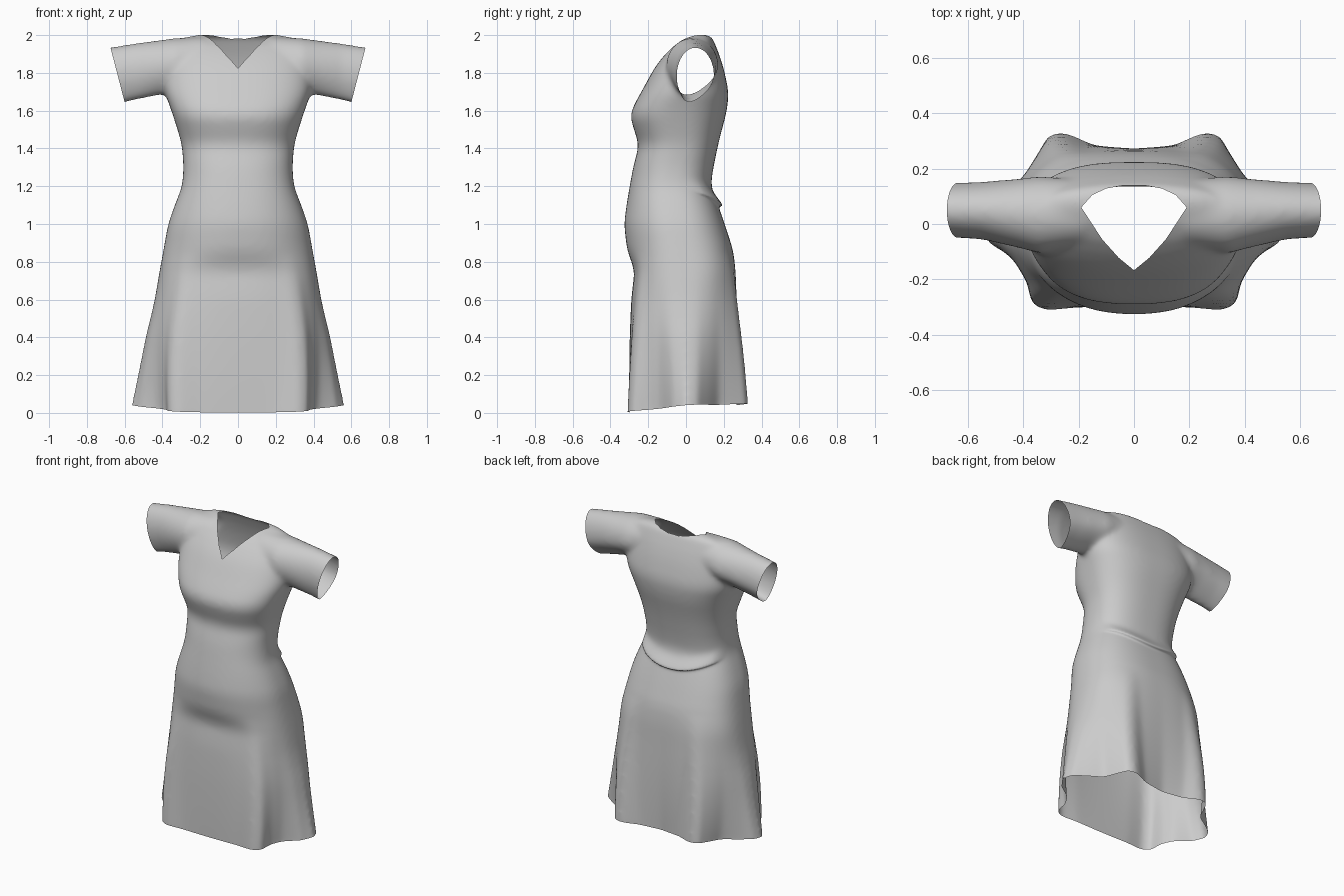
import bpy, bmesh, math
from mathutils import Vector

if "Cube" in bpy.data.objects:
    bpy.data.objects.remove(bpy.data.objects["Cube"])

# body profile: z, half width, front y, back y, front and back squareness (lower is boxier)
BODY = [(-.12, .575, -.31, .31, .8, .8), (0, .555, -.31, .305, .8, .8), (.4, .485, -.295, .28, .8, .8),
        (.6, .44, -.285, .268, .8, .78), (.75, .415, -.268, .262, .8, .76), (.86, .395, -.312, .25, .86, .76),
        (1.0, .37, -.328, .205, .88, .76), (1.1, .335, -.315, .17, .88, .76), (1.2, .295, -.298, .13, .86, .78),
        (1.3, .288, -.28, .145, .86, .78), (1.42, .297, -.248, .17, .85, .78), (1.5, .32, -.276, .19, .82, .77),
        (1.58, .346, -.298, .212, .78, .75), (1.65, .37, -.265, .223, .77, .75), (1.7, .39, -.236, .226, .78, .75),
        (1.8, .39, -.182, .205, .82, .77), (1.85, .385, -.152, .192, .84, .8), (1.9, .38, -.11, .175, .86, .82),
        (1.95, .36, -.06, .155, .86, .86), (1.985, .3, -.005, .14, .86, .86), (2.003, .2, .045, .12, .86, .86)]
# right half of the fluted hem, front to back
HEM = [(0, -.30), (.2, -.30), (.32, -.312), (.372, -.285), (.378, -.2), (.42, -.13), (.52, -.07),
       (.565, 0), (.545, .06), (.46, .12), (.38, .17), (.345, .25), (.31, .32), (.25, .332), (.15, .285), (0, .264)]
# sleeve stations: x, bottom z, top z, front y, back y
SLEEVE = [(.18, 1.74, 1.992, -.08, .16), (.34, 1.69, 1.983, -.106, .172), (.42, 1.682, 1.972, -.085, .163),
          (.55, 1.656, 1.955, -.055, .152), (.68, 1.622, 1.934, -.047, .147), (.78, 1.6, 1.92, -.047, .147)]
# neck opening seen from above
NECK = [(0, -.167), (.055, -.122), (.115, -.055), (.19, .06), (.15, .105), (.10, .128), (.04, .139),
        (-.04, .139), (-.10, .128), (-.15, .105), (-.19, .06), (-.115, -.055), (-.055, -.122)]
N = 120


def lerp_table(table, t):
    t = max(table[0][0], min(table[-1][0], t))
    for a, b in zip(table, table[1:]):
        if t <= b[0]:
            k = (t - a[0]) / (b[0] - a[0])
            return [p + (q - p) * k for p, q in zip(a[1:], b[1:])]


def averaged(z, h):
    offsets = [h * i / 2 for i in range(-2, 3)]
    return [sum(v) / 5 for v in zip(*(lerp_table(BODY, z + d) for d in offsets))]


def spow(v, e):
    return math.copysign(abs(v) ** e, v)


def loft(bm, rings):
    rows = [[bm.verts.new(p) for p in r] for r in rings]
    for a, b in zip(rows, rows[1:]):
        n = len(a)
        for i in range(n):
            bm.faces.new((a[i], a[(i + 1) % n], b[(i + 1) % n], b[i]))
    bm.faces.new(rows[0][::-1])
    bm.faces.new(rows[-1])


HEM_ANGLES = [(math.atan2(y / .32, x / .5), x, y) for x, y in HEM]


def body_ring(z):
    w, f, b, pf, pb = averaged(z, .035 if z < 1.9 else .004)
    # belly relief fades toward the sides
    f_side = averaged(z, .16)[1]
    fade = max(0, min(1, (1.4 - z) / .2))
    flute = max(0, min(1, 1 - z / .85))
    mid = (f + b) / 2
    ring = []
    for i in range(N):
        a = 2 * math.pi * i / N
        c, s = math.cos(a), math.sin(a)
        power = pb if s > 0 else pf
        ff = f + (f_side - f) * fade * min(1, abs(c) * 1.15) ** 2
        x = w * spow(c, power)
        y = mid + (b - mid if s > 0 else mid - ff) * spow(s, power)
        hx, hy = lerp_table(HEM_ANGLES, math.atan2(s, abs(c)))
        if hx > .38:
            hx = .38 + (hx - .38) * max(.1, (w - .38) / .175)
        hx = math.copysign(hx, c)
        ring.append((x + (hx - x) * flute, y + (hy - y) * flute, z))
    return ring


def sleeve_ring(s, side):
    x, z0, z1, y0, y1 = s
    ring = []
    for i in range(48):
        a = side * 2 * math.pi * i / 48
        c, n = math.cos(a), math.sin(a)
        # underside narrows to a soft point, set forward
        low = min(n, 0) ** 2
        y = (y0 + y1) / 2 + (y1 - y0) / 2 * c * (1 - .3 * low) - .035 * low
        ring.append((side * x, y, (z0 + z1) / 2 + (z1 - z0) / 2 * n))
    return ring


# solid body and sleeves, fused into one smooth skin
bm = bmesh.new()
steps = 107
loft(bm, [body_ring(-.12 + 2.123 * i / steps) for i in range(steps + 1)])
for side in (1, -1):
    loft(bm, [sleeve_ring(s, side) for s in SLEEVE])
bmesh.ops.recalc_face_normals(bm, faces=bm.faces)
mesh = bpy.data.meshes.new("dress")
bm.to_mesh(mesh)
bm.free()
dress = bpy.data.objects.new("dress", mesh)
bpy.context.collection.objects.link(dress)
bpy.context.view_layer.objects.active = dress
dress.select_set(True)
remesh = dress.modifiers.new("fuse", 'REMESH')
remesh.mode = 'VOXEL'
remesh.voxel_size = .012
smooth = dress.modifiers.new("soften", 'SMOOTH')
smooth.factor = .5
smooth.iterations = 18
for name in ("fuse", "soften"):
    bpy.ops.object.modifier_apply(modifier=name)

bm = bmesh.new()
bm.from_mesh(dress.data)


def cut(co, no, faces=None, clear=True):
    faces = list(bm.faces) if faces is None else faces
    geom = list({e for f in faces for e in f.edges} | {v for f in faces for v in f.verts}) + faces
    bmesh.ops.bisect_plane(bm, geom=geom, plane_co=co, plane_no=no, clear_outer=clear)


# open the hem and cuffs
cut((0, 0, 0), (0, 0, -1))
for side in (1, -1):
    outer = [f for f in bm.faces if f.calc_center_median().x * side > .5 and f.calc_center_median().z > 1.5]
    cut((side * .674, 0, 1.93), (side * .285, 0, -.074), outer)

# open the V neck
edges = [(Vector((*p, 0)), Vector((q[1] - p[1], p[0] - q[0], 0))) for p, q in zip(NECK, NECK[1:] + NECK[:1])]
for co, no in edges:
    top = [f for f in bm.faces if f.calc_center_median().z > 1.7 and abs(f.calc_center_median().x) < .22]
    cut(co, no, top, False)
hole = []
for f in bm.faces:
    c = f.calc_center_median()
    if c.z > 1.7 and all((Vector((c.x, c.y, 0)) - co).dot(no) < 0 for co, no in edges):
        hole.append(f)
bmesh.ops.delete(bm, geom=hole, context='FACES')

# curved hem and the sagging fold across the back waist
for v in bm.verts:
    x, y, z = v.co
    v.co.z += max(0, 1 - z / .5) * max(0, .022 + .07 * y + .06 * x * x)
    if y > -.02 and 1 < z < 1.35:
        d = z - (1.12 + .9 * x * x)
        k = math.exp(-(d / (.022 if d < 0 else .035)) ** 2) * min(1, (y + .02) / .08)
        v.co.y += .03 * k
        v.co.z -= .018 * k
bm.to_mesh(dress.data)
bm.free()
bpy.ops.object.shade_smooth()
